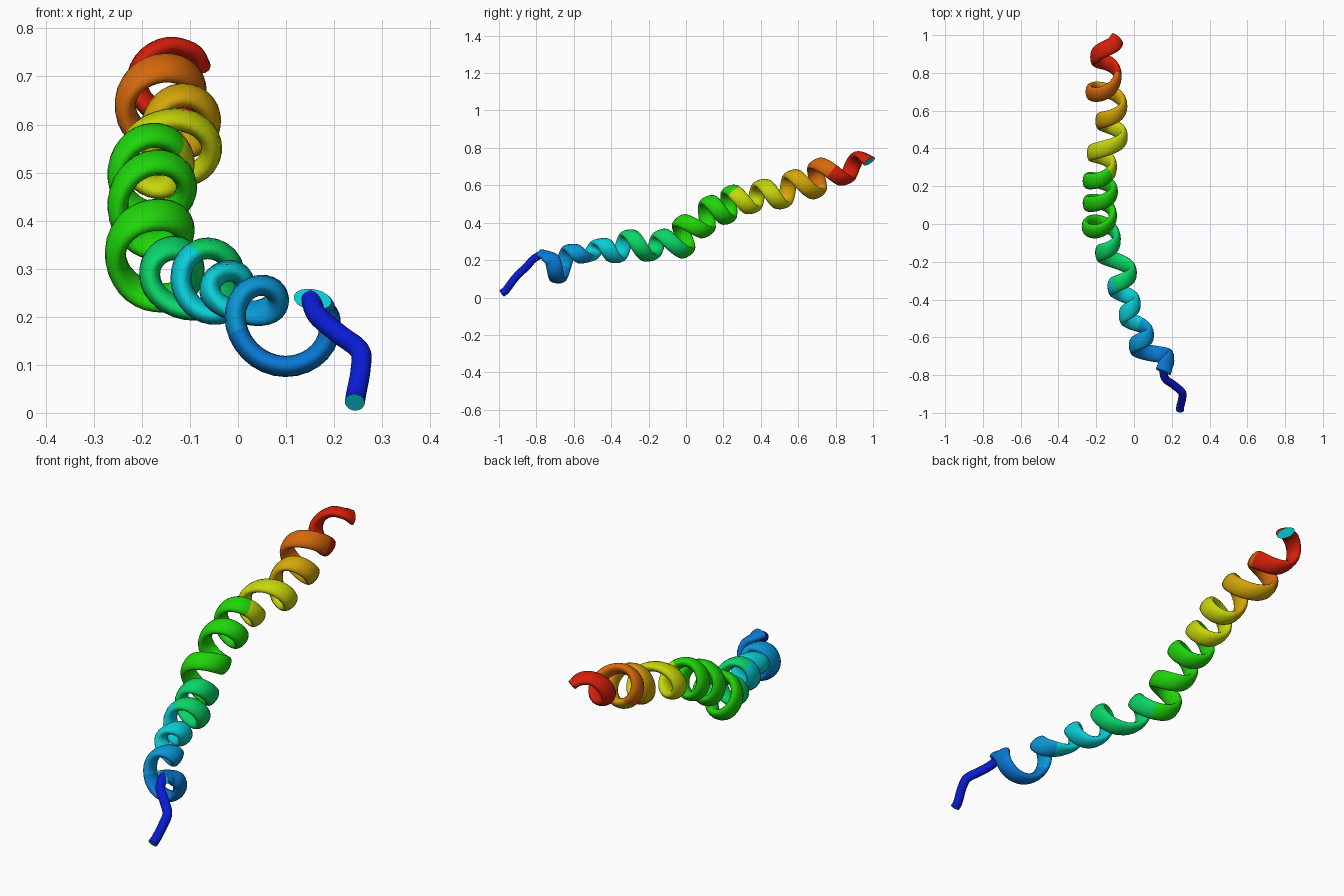
import bpy, bmesh, math
from mathutils import Vector

cube = bpy.data.objects.get("Cube")
if cube:
    bpy.data.objects.remove(cube, do_unlink=True)

# Colours along the coil (linear)
COLOURS = [
    ("navy blue", (0.003, 0.011, 0.66)), ("blue", (0.003, 0.19, 0.66)),
    ("sky blue", (0.003, 0.31, 0.67)), ("cyan", (0.003, 0.61, 0.67)),
    ("sea green", (0.003, 0.67, 0.14)), ("green", (0.014, 0.67, 0.003)),
    ("yellow", (0.57, 0.67, 0.003)), ("gold", (0.67, 0.38, 0.003)),
    ("orange", (0.67, 0.14, 0.004)), ("red", (0.67, 0.013, 0.003)),
]
MATS = []
for name, rgb in COLOURS:
    m = bpy.data.materials.new(name)
    m.use_nodes = True
    m.diffuse_color = (*rgb, 1)
    m.node_tree.nodes["Principled BSDF"].inputs["Base Color"].default_value = (*rgb, 1)
    MATS.append(m)
CYAN = 3


def smooth_curve(points, t):
    """Catmull-Rom value at index t, with straight extension past the ends."""
    p = [2 * points[0] - points[1], *points, 2 * points[-1] - points[-2]]
    i = max(0, min(int(math.floor(t)), len(points) - 2))
    u = t - i
    a, b, c, d = p[i:i + 4]
    return 0.5 * (2 * b + (c - a) * u + (2 * a - 5 * b + 4 * c - d) * u * u
                  + (3 * b - a - 3 * c + d) * u ** 3)


def sweep(name, path, normals, thick, wide, colour_of, sides=16):
    """Sweep an elliptical section along a path, with flat capped ends."""
    bm = bmesh.new()
    rings = []
    for i, p in enumerate(path):
        tan = (path[min(i + 1, len(path) - 1)] - path[max(i - 1, 0)]).normalized()
        n = normals[i] - tan * normals[i].dot(tan)
        n.normalize()
        w = tan.cross(n)
        rings.append([bm.verts.new(p + n * thick * math.cos(a) + w * wide * math.sin(a))
                      for a in (2 * math.pi * k / sides for k in range(sides))])
    for i, (r, s) in enumerate(zip(rings, rings[1:])):
        for k in range(sides):
            j = (k + 1) % sides
            f = bm.faces.new((r[k], r[j], s[j], s[k]))
            f.material_index = colour_of(i)
    for r in (rings[0], rings[-1]):
        bm.faces.new(r).material_index = CYAN
    bmesh.ops.recalc_face_normals(bm, faces=bm.faces)
    mesh = bpy.data.meshes.new(name)
    bm.to_mesh(mesh)
    bm.free()
    for m in MATS:
        mesh.materials.append(m)
    ob = bpy.data.objects.new(name, mesh)
    bpy.context.collection.objects.link(ob)
    bpy.ops.object.select_all(action="DESELECT")
    ob.select_set(True)
    bpy.context.view_layer.objects.active = ob
    bpy.ops.object.shade_smooth_by_angle(angle=math.radians(50))


# Outer limits of each turn: (y, z) of the crests and troughs, x of the sides
TOPS = [(-.72, .26), (-.60, .29), (-.44, .32), (-.29, .367), (-.12, .367), (-.02, .435),
        (.13, .545), (.25, .602), (.42, .635), (.58, .685), (.71, .742), (.95, .787), (1.07, .82)]
BOTTOMS = [(-.74, .09), (-.70, .072), (-.54, .185), (-.39, .18), (-.21, .19), (-.01, .215),
           (.10, .325), (.21, .39), (.34, .445), (.50, .47), (.69, .53), (.84, .60), (.98, .63)]
RIGHTS = [.24, .212, .104, .035, .015, -.07, -.09, -.085, -.09, -.033, -.035, -.065, -.04]
LEFTS = [.06, -.027, -.08, -.14, -.205, -.277, -.272, -.272, -.25, -.205, -.257, -.232, -.21]
tops = [Vector((0, y - .016, z - .025)) for y, z in TOPS]
bottoms = [Vector((0, y + .016, z + .025)) for y, z in BOTTOMS]


def coil(t):
    """Point and outward direction on the coil, t counted in turns from a crest."""
    top, low = smooth_curve(tops, t), smooth_curve(bottoms, t + .5)
    right = smooth_curve(RIGHTS, t + .75) - .022
    left = smooth_curve(LEFTS, t + .25) + .022
    a = 2 * math.pi * t
    out = (top - low) / 2 * math.cos(a) + Vector(((right - left) / 2 * math.sin(a), 0, 0))
    return (top + low) / 2 + Vector(((right + left) / 2, 0, 0)) + out, out.normalized()


# Ribbon coil, coloured by turn, straightening at both ends
PER_TURN, START, END = 28, .2, 10.95
BREAKS = [.68, 1.43, 2.9, 4.4, 7.1, 8.55, 9.6, 10.22]
LEAD = 12
count = round((END - START) * PER_TURN)
turns = [START + (END - START) * i / count for i in range(count + 1)]
samples = [coil(t) for t in turns]
(first, first_n), (last, last_n) = samples[0], samples[-1]
lead_in = [Vector((.155, -.782, .236)), Vector((.168, -.747, .224)), first, samples[6][0]]
lead_out = [samples[-5][0], last, Vector((-.110, .949, .752)), Vector((-.087, .980, .728))]
in_n = Vector((.2, 0, 1)).normalized()
out_n = Vector((.74, .40, .52)).normalized()
steps = [i / LEAD for i in range(LEAD)]

path = [smooth_curve(lead_in, 2 * u) for u in steps]
normals = [in_n.lerp(first_n, u * u) for u in steps]
path += [p for p, n in samples]
normals += [n for p, n in samples]
path += [smooth_curve(lead_out, 3 - 2 * u) for u in reversed(steps)]
normals += [out_n.lerp(last_n, u) for u in reversed(steps)]


def coil_colour(i):
    t = turns[min(max(i - LEAD, 0), count)]
    return 1 + sum(t >= b for b in BREAKS)


sweep("ribbon_coil", path, normals, .022, .043, coil_colour)

# Thin round tail at the front
tail_pts = [Vector(p) for p in [(.243, -.986, .022), (.246, -.962, .040), (.255, -.925, .090),
                                (.253, -.890, .130), (.210, -.852, .164), (.165, -.818, .203),
                                (.152, -.765, .237)]]
tail = [smooth_curve(tail_pts, i / 8) for i in range(49)]
sweep("tail", tail, [Vector((1, 0, 0.2))] * len(tail), .021, .021, lambda i: 0)
